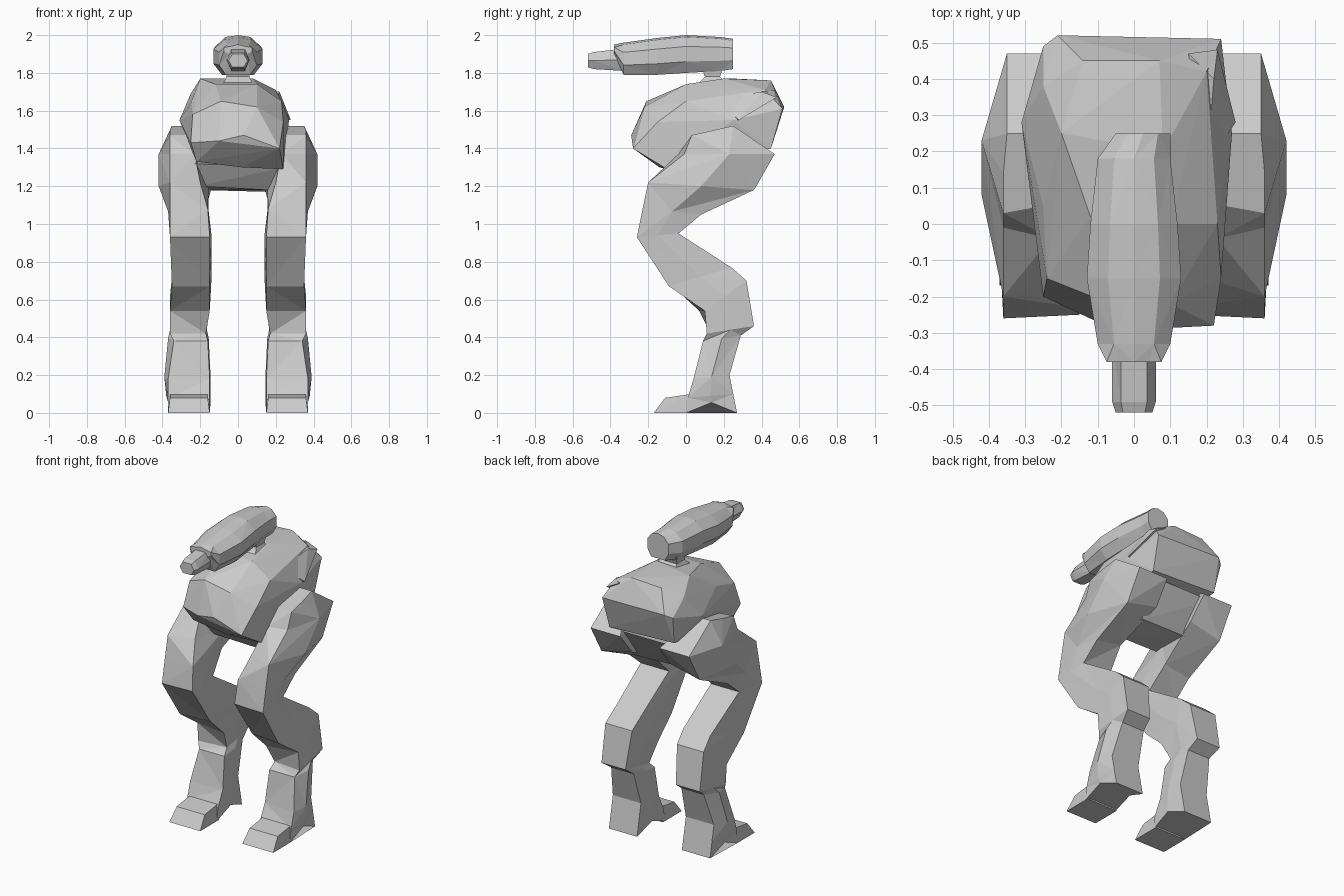
import bpy, bmesh

grey = bpy.data.materials.new("plain grey")
grey.diffuse_color = (0.6, 0.6, 0.6, 1)


def finish(name, bm):
    bmesh.ops.recalc_face_normals(bm, faces=bm.faces)
    mesh = bpy.data.meshes.new(name)
    bm.to_mesh(mesh)
    bm.free()
    mesh.materials.append(grey)
    obj = bpy.data.objects.new(name, mesh)
    bpy.context.collection.objects.link(obj)
    return obj


def hull(name, points):
    """Faceted solid wrapped around a few corner points."""
    bm = bmesh.new()
    for p in points:
        bm.verts.new(p)
    bmesh.ops.convex_hull(bm, input=bm.verts)
    loose = [v for v in bm.verts if not v.link_faces]
    bmesh.ops.delete(bm, geom=loose, context='VERTS')
    return finish(name, bm)


def loft(name, rings):
    """Skin rings of equal length with triangles and cap both ends."""
    bm = bmesh.new()
    loops = [[bm.verts.new(p) for p in r] for r in rings]
    for k, (a, b) in enumerate(zip(loops, loops[1:])):
        n = len(a)
        for i in range(n):
            j = (i + 1) % n
            if (i + k) % 2:
                bm.faces.new((a[i], a[j], b[j]))
                bm.faces.new((a[i], b[j], b[i]))
            else:
                bm.faces.new((a[i], a[j], b[i]))
                bm.faces.new((a[j], b[j], b[i]))
    bm.faces.new(loops[0])
    bm.faces.new(loops[-1])
    return finish(name, bm)


# Torso: bulky chest with a sloped underside
hull("torso", [
    (-0.10, -0.27, 1.44), (0.03, -0.29, 1.47), (0.22, -0.28, 1.40), (-0.25, -0.20, 1.43),
    (-0.09, -0.21, 1.65), (0.10, -0.22, 1.62), (0.24, -0.15, 1.54), (-0.24, -0.15, 1.58),
    (0.10, 0.00, 1.74), (-0.12, 0.02, 1.74), (0.23, 0.00, 1.65), (-0.25, 0.05, 1.64),
    (-0.20, 0.25, 1.77), (0.08, 0.20, 1.77), (0.07, 0.45, 1.76), (-0.14, 0.45, 1.75),
    (0.20, 0.42, 1.71), (0.27, 0.25, 1.55), (-0.31, 0.28, 1.55), (-0.25, 0.38, 1.69),
    (-0.21, 0.52, 1.62), (-0.25, 0.49, 1.60), (0.24, 0.51, 1.61),
    (-0.23, 0.45, 1.42), (0.23, 0.45, 1.40),
    (0.24, -0.10, 1.29), (-0.22, -0.14, 1.33), (0.02, -0.14, 1.30)])

# Pelvis between the thighs
hull("pelvis", [
    (-0.21, 0.00, 1.20), (0.16, 0.02, 1.18), (-0.20, 0.27, 1.18), (0.17, 0.28, 1.17),
    (-0.24, -0.08, 1.32), (0.24, -0.08, 1.30), (-0.24, 0.42, 1.38), (0.24, 0.42, 1.38)])

# Raised shoulder plate on one side of the back
hull("shoulder_plate", [
    (0.20, 0.16, 1.66), (0.22, 0.40, 1.70), (0.15, 0.47, 1.71), (0.23, 0.48, 1.67),
    (0.28, 0.28, 1.55), (0.20, 0.25, 1.55)])

# Neck stub
loft("neck", [[(-w, 0.14 - d, z), (w, 0.14 - d, z), (w, 0.14 + d, z), (-w, 0.14 + d, z)]
              for w, d, z in ((0.08, 0.08, 1.74), (0.06, 0.04, 1.78), (0.07, 0.06, 1.84))])

# Head: long faceted wedge; y, centre x, half width, bottom, top
head = [(-0.38, 0.00, 0.075, 1.90, 1.95), (-0.33, 0.00, 0.10, 1.79, 1.96),
        (-0.15, 0.00, 0.13, 1.79, 1.985), (0.00, 0.00, 0.12, 1.80, 2.00),
        (0.18, 0.00, 0.10, 1.81, 1.99), (0.25, 0.025, 0.075, 1.82, 1.98)]
loft("head", [[(c - w * .65, y, b), (c + w * .65, y, b), (c + w, y, b + (t - b) * .3),
               (c + w, y, b + (t - b) * .7), (c + w * .55, y, t - .01), (c, y, t),
               (c - w * .55, y, t - .01), (c - w, y, b + (t - b) * .7),
               (c - w, y, b + (t - b) * .3)] for y, c, w, b, t in head])

# Snout: narrow tube at the front of the head
loft("snout", [[(-w * .6, y, b), (w * .6, y, b), (w, y, (b + t) / 2), (w * .6, y, t),
                (-w * .6, y, t), (-w, y, (b + t) / 2)]
               for y, w, b, t in ((-0.52, 0.05, 1.83, 1.90), (-0.49, 0.06, 1.82, 1.91),
                                  (-0.32, 0.06, 1.81, 1.93))])

# Leg sections: front y, z, back y, z, inner x front and back, outer x, outer ridge x,
# setback of the inner front corner, lift of the inner back corner
leg = [
    (0.03, 1.47, 0.25, 1.52, 0.25, 0.24, 0.36, 0.36, 0.02, 0),
    (-0.01, 1.37, 0.47, 1.37, 0.23, 0.14, 0.36, 0.42, -0.03, 0),
    (-0.20, 1.22, 0.36, 1.18, 0.20, 0.13, 0.36, 0.42, 0.05, 0.05),
    (-0.23, 1.08, 0.08, 1.05, 0.16, 0.17, 0.36, 0.37, 0.0, 0.03),
    (-0.26, 0.93, -0.04, 0.95, 0.15, 0.15, 0.36, 0.36, 0.01, 0),
    (-0.09, 0.67, 0.24, 0.77, 0.15, 0.15, 0.35, 0.35, 0.02, 0),
    (0.10, 0.54, 0.32, 0.70, 0.15, 0.16, 0.36, 0.36, -0.03, 0),
    (0.11, 0.42, 0.36, 0.46, 0.17, 0.18, 0.36, 0.36, 0.02, 0),
    (0.09, 0.38, 0.29, 0.41, 0.16, 0.17, 0.34, 0.37, 0.0, 0),
    (0.04, 0.18, 0.23, 0.20, 0.15, 0.16, 0.37, 0.39, 0.02, 0),
    (0.01, 0.08, 0.25, 0.10, 0.15, 0.16, 0.37, 0.38, 0.0, 0),
    (0.00, 0.00, 0.27, 0.00, 0.15, 0.16, 0.37, 0.37, 0.0, 0)]


def leg_ring(s, side):
    fy, fz, by, bz, xi, xb, xo, xr, back, lift = s
    my, mz = (fy + by) / 2, (fz + bz) / 2
    if fz == 0:
        mz = 0.055          # arch under the ankle
    pts = [(xi, fy + back, fz), (xo, fy, fz), (xr, my, mz), (xo - .01, by, bz),
           (xb, by, bz + lift), ((xi + xb) / 2 - .01, my, mz)]
    return [(side * x, y, z) for x, y, z in pts]


for side, label in ((-1, "left"), (1, "right")):
    loft(label + "_leg", [leg_ring(s, side) for s in leg])
    # Forward toe wedge running smoothly into the shin
    loft(label + "_foot", [[(side * xi, y, 0), (side * xo, y, 0), (side * (xo - .01), y + d, z),
                            (side * (xi + .01), y + d, z)]
                           for xi, xo, y, d, z in ((0.15, 0.37, -0.17, 0.06, 0.08),
                                                   (0.15, 0.37, 0.02, 0.01, 0.10))])
